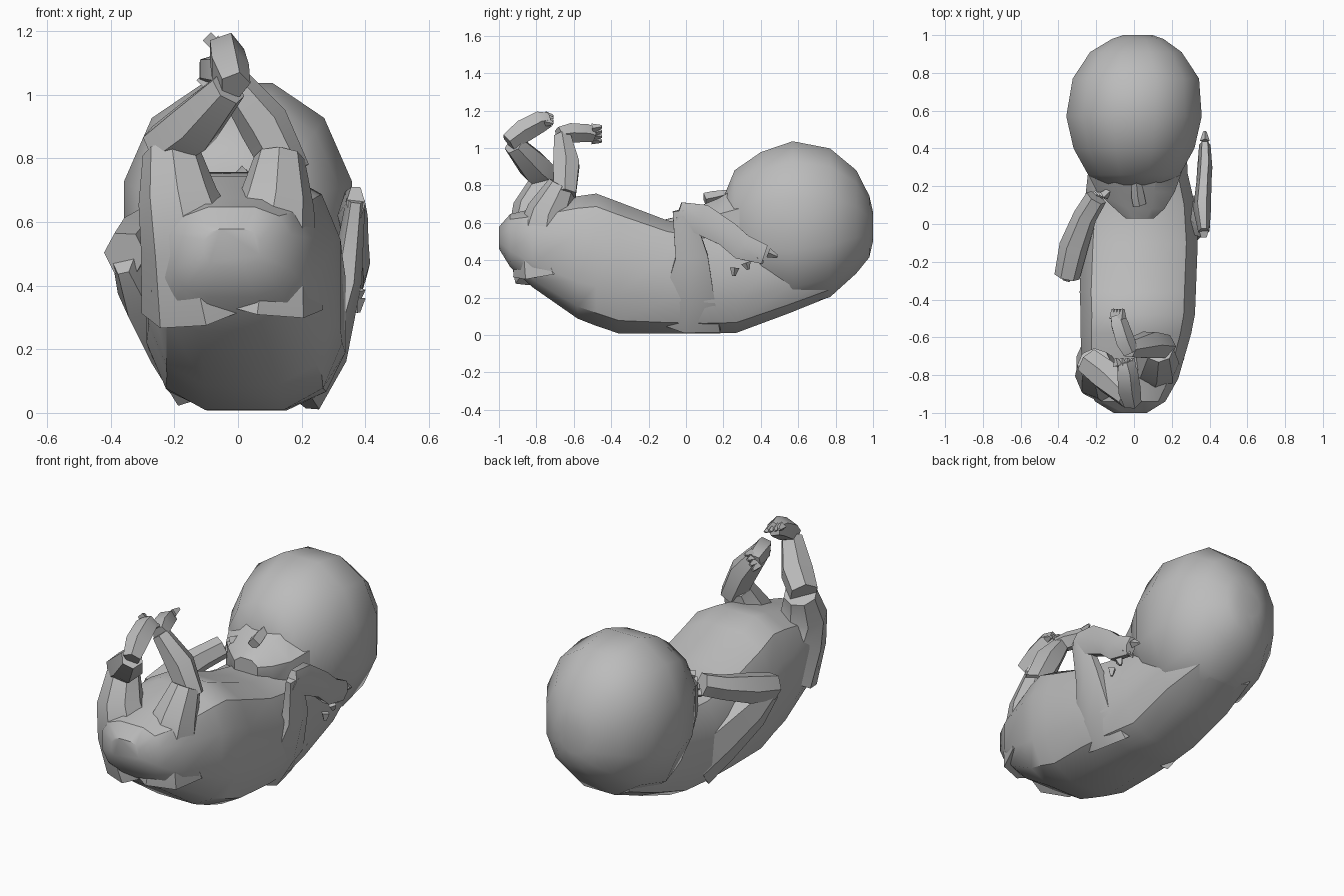
import bpy, bmesh, math
from mathutils import Vector

cube = bpy.data.objects.get("Cube")
if cube:
    bpy.data.objects.remove(cube, do_unlink=True)

grey = bpy.data.materials.new("plain grey")
grey.use_nodes = True
grey.diffuse_color = (0.5, 0.5, 0.5, 1)
grey.node_tree.nodes["Principled BSDF"].inputs["Base Color"].default_value = (0.5, 0.5, 0.5, 1)


def skin_rings(name, rings, smooth_angle=35):
    """Join a series of equal rings into one closed mesh object."""
    bm = bmesh.new()
    loops = [[bm.verts.new(co) for co in ring] for ring in rings]
    count = len(loops[0])
    for a, b in zip(loops, loops[1:]):
        for i in range(count):
            j = (i + 1) % count
            bm.faces.new((a[i], a[j], b[j], b[i]))
    bm.faces.new(loops[0])
    bm.faces.new(loops[-1])
    bmesh.ops.recalc_face_normals(bm, faces=bm.faces)
    mesh = bpy.data.meshes.new(name)
    bm.to_mesh(mesh)
    bm.free()
    mesh.materials.append(grey)
    obj = bpy.data.objects.new(name, mesh)
    bpy.context.collection.objects.link(obj)
    bpy.ops.object.select_all(action="DESELECT")
    obj.select_set(True)
    bpy.context.view_layer.objects.active = obj
    bpy.ops.object.shade_smooth_by_angle(angle=math.radians(smooth_angle))
    return obj


def loft(name, sections, sides=12, power=0.85):
    """Sections run along y: (y, centre x, half width, low z, high z)."""
    rings = []
    for y, cx, half, low, high in sections:
        ring = []
        for i in range(sides):
            t = math.tau * (i + 0.5) / sides
            c, s = math.cos(t), math.sin(t)
            px = math.copysign(abs(c) ** power, c)
            pz = math.copysign(abs(s) ** power, s)
            ring.append((cx + half * px, y, (low + high) / 2 + (high - low) / 2 * pz))
        rings.append(ring)
    return skin_rings(name, rings)


def limb(name, path, sides=6, flat=1.0):
    """Angular tube through (x, y, z, radius) points; flat squashes it sideways."""
    pts = [Vector(p[:3]) for p in path]
    rings = []
    for k, p in enumerate(pts):
        before = (p - pts[k - 1]).normalized() if k else Vector()
        after = (pts[k + 1] - p).normalized() if k + 1 < len(pts) else Vector()
        along = (before + after).normalized()
        side = Vector((1, 0, 0)) - along * along.x
        side.normalize()
        up = along.cross(side)
        r = path[k][3]
        rings.append([p + side * r * flat * math.cos(math.tau * i / sides)
                      + up * r * math.sin(math.tau * i / sides) for i in range(sides)])
    return skin_rings(name, rings)


def digits(name, root, direction, spread, length, count=4):
    """Short pointed fingers or toes fanned out from a root point."""
    root, direction, spread = Vector(root), Vector(direction).normalized(), Vector(spread)
    for i in range(count):
        offset = spread * (i / (count - 1) - 0.5)
        start = root + offset
        end = start + direction * length + offset * 0.3
        limb(f"{name}_{i + 1}", [(*start, 0.026), (*end, 0.009)], sides=4)


# Torso, from the rump to the nape
loft("torso", [
    (-1.0, -0.02, 0.09, 0.46, 0.58),
    (-0.94, -0.02, 0.19, 0.36, 0.65),
    (-0.82, -0.02, 0.26, 0.25, 0.68),
    (-0.58, 0.01, 0.3, 0.08, 0.75),
    (-0.48, 0.02, 0.31, 0.04, 0.765),
    (-0.36, 0.02, 0.315, 0.0, 0.72),
    (-0.1, 0.03, 0.315, 0.0, 0.62),
    (0.1, 0.03, 0.3, 0.0, 0.58),
    (0.27, 0.02, 0.27, 0.005, 0.58),
    (0.55, 0.01, 0.27, 0.11, 0.6),
    (0.77, 0.0, 0.22, 0.2, 0.6),
], power=0.7)

# Head
loft("head", [
    (0.2, 0.0, 0.17, 0.42, 0.74),
    (0.26, 0.0, 0.25, 0.3, 0.89),
    (0.4, 0.0, 0.33, 0.18, 0.99),
    (0.57, 0.0, 0.37, 0.13, 1.05),
    (0.77, 0.01, 0.345, 0.19, 1.01),
    (0.91, 0.01, 0.25, 0.32, 0.89),
    (0.98, 0.02, 0.14, 0.41, 0.75),
    (1.0, 0.02, 0.08, 0.5, 0.66),
], power=0.9)

# Face, narrowing to the chin, with a small nose
loft("face", [
    (0.03, 0.03, 0.08, 0.55, 0.67),
    (0.08, 0.03, 0.14, 0.48, 0.7),
    (0.17, 0.01, 0.22, 0.4, 0.74),
    (0.3, 0.0, 0.28, 0.32, 0.82),
], sides=8)
limb("nose", [(0.03, 0.1, 0.725, 0.035), (0.02, 0.15, 0.735, 0.035), (0.01, 0.25, 0.76, 0.02)], sides=4)

# Left arm: broad shoulder, elbow raised, hand beside the cheek
limb("left_upper_arm", [
    (0.17, 0.0, 0.08, 0.22), (0.27, 0.02, 0.2, 0.16),
    (0.34, 0.03, 0.42, 0.1), (0.37, -0.02, 0.67, 0.06)], flat=0.5)
limb("left_forearm", [
    (0.37, -0.04, 0.66, 0.06), (0.36, 0.08, 0.62, 0.095),
    (0.37, 0.22, 0.54, 0.08), (0.375, 0.3, 0.47, 0.08), (0.375, 0.42, 0.43, 0.06)], flat=0.5)
digits("left_finger", (0.375, 0.35, 0.4), (0, 0.35, -0.5), (0, 0.18, 0.08), 0.04)

# Right arm: elbow out to the side, hand under the chin
limb("right_upper_arm", [
    (-0.14, 0.14, 0.16, 0.18), (-0.23, 0.0, 0.27, 0.15),
    (-0.31, -0.16, 0.39, 0.12), (-0.36, -0.27, 0.48, 0.06)], flat=0.6)
limb("right_forearm", [
    (-0.355, -0.28, 0.5, 0.075), (-0.32, -0.12, 0.54, 0.085),
    (-0.26, 0.04, 0.59, 0.07), (-0.2, 0.14, 0.63, 0.065)], flat=0.9)
digits("right_finger", (-0.18, 0.15, 0.63), (0.6, 0.6, 0.1), (0.04, 0, 0.09), 0.07)

# Right leg: thigh rising out of the rump, shin crossing to the middle
limb("right_thigh", [
    (-0.1, -0.72, 0.36, 0.21), (-0.15, -0.8, 0.54, 0.16),
    (-0.19, -0.8, 0.68, 0.125), (-0.21, -0.74, 0.82, 0.09)], sides=8)
limb("right_shin", [
    (-0.24, -0.73, 0.83, 0.08), (-0.14, -0.81, 0.9, 0.09),
    (-0.03, -0.92, 1.02, 0.06)])
limb("right_foot", [
    (-0.01, -0.95, 1.03, 0.05), (-0.03, -0.87, 1.09, 0.065),
    (-0.04, -0.78, 1.14, 0.06), (-0.05, -0.73, 1.15, 0.04)], sides=5)
digits("right_toe", (-0.05, -0.75, 1.155), (0, 0.8, -0.1), (0.07, 0, -0.03), 0.04)

# Left leg: folded closer to the belly
limb("left_thigh", [
    (0.06, -0.72, 0.36, 0.21), (0.09, -0.76, 0.52, 0.16),
    (0.12, -0.73, 0.66, 0.12), (0.13, -0.66, 0.8, 0.08)], sides=8)
limb("left_shin", [
    (0.16, -0.65, 0.75, 0.07), (0.08, -0.64, 0.91, 0.08), (-0.03, -0.66, 1.06, 0.05)])
limb("left_foot", [
    (-0.02, -0.68, 1.07, 0.045), (-0.05, -0.62, 1.08, 0.055),
    (-0.08, -0.53, 1.08, 0.05), (-0.09, -0.49, 1.07, 0.04)], sides=5)
digits("left_toe", (-0.085, -0.5, 1.075), (0, 0.8, 0), (0.04, 0, 0.06), 0.05)
